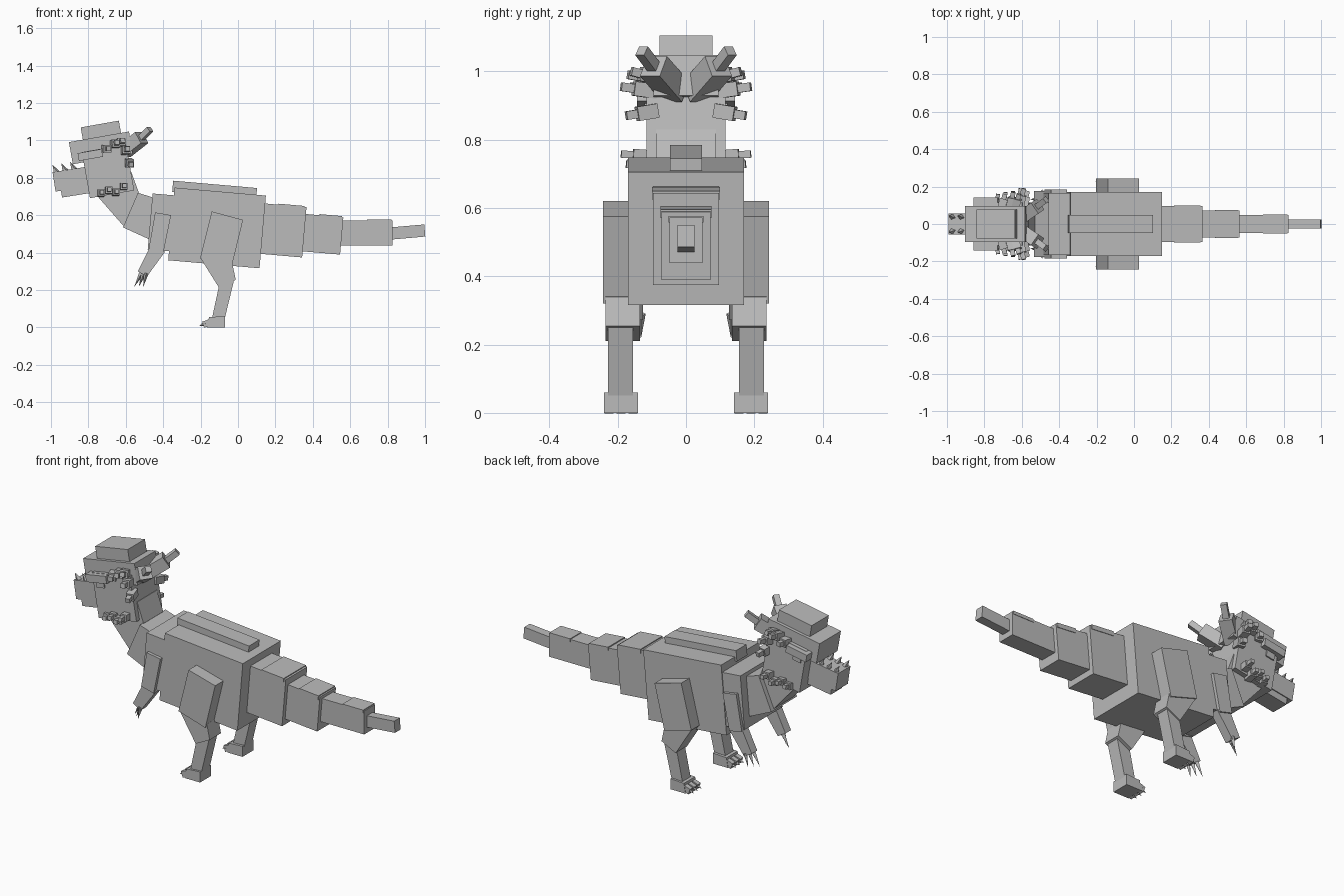
import bpy, bmesh, math
from mathutils import Vector, Matrix

cube = bpy.data.objects.get("Cube")
if cube:
    bpy.data.objects.remove(cube, do_unlink=True)

grey = bpy.data.materials.new("stone_grey")
grey.use_nodes = True
colour = (0.5, 0.5, 0.5, 1)
grey.diffuse_color = colour
grey.node_tree.nodes["Principled BSDF"].inputs["Base Color"].default_value = colour


def finish(name, bm):
    bmesh.ops.recalc_face_normals(bm, faces=bm.faces)
    mesh = bpy.data.meshes.new(name)
    bm.to_mesh(mesh)
    bm.free()
    mesh.materials.append(grey)
    obj = bpy.data.objects.new(name, mesh)
    bpy.context.collection.objects.link(obj)
    return obj


def box(name, x, z, length, height, width, tilt=0, y=0):
    """Box pitched about the y axis; positive tilt lifts the tail end."""
    bm = bmesh.new()
    place = Matrix.Translation((x, y, z)) @ Matrix.Rotation(-math.radians(tilt), 4, "Y")
    bmesh.ops.create_cube(bm, size=1, matrix=place @ Matrix.Diagonal((length, width, height, 1)))
    return finish(name, bm)


def prism(name, profile, inner, outer):
    """Side profile in x and z, extruded across y."""
    bm = bmesh.new()
    face = bm.faces.new([bm.verts.new((x, inner, z)) for x, z in profile])
    grown = bmesh.ops.extrude_face_region(bm, geom=[face])["geom"]
    verts = [v for v in grown if isinstance(v, bmesh.types.BMVert)]
    bmesh.ops.translate(bm, verts=verts, vec=(0, outer - inner, 0))
    return finish(name, bm)


def span(start, end):
    start, end = Vector(start), Vector(end)
    axis = end - start
    turn = axis.to_track_quat("Z", "Y").to_matrix().to_4x4()
    return Matrix.Translation((start + end) / 2) @ turn, axis.length


def beam(name, start, end, thick):
    """Square bar between two points."""
    place, length = span(start, end)
    bm = bmesh.new()
    bmesh.ops.create_cube(bm, size=1, matrix=place @ Matrix.Diagonal((thick, thick, length, 1)))
    return finish(name, bm)


def spike(name, start, end, radius):
    """Four-sided point."""
    place, length = span(start, end)
    bm = bmesh.new()
    bmesh.ops.create_cone(bm, cap_ends=True, segments=4, radius1=radius, radius2=0,
                          depth=length, matrix=place)
    return finish(name, bm)


def stud(name, start, end, thick):
    """Thick bar with a thinner tip."""
    start, end = Vector(start), Vector(end)
    beam(name + "_base", start, start.lerp(end, 0.65), thick)
    beam(name + "_tip", start.lerp(end, 0.5), end, thick * 0.6)


# Torso
box("body", -0.112, 0.532, 0.49, 0.39, 0.34, -5)
box("back_ridge", -0.125, 0.735, 0.45, 0.06, 0.094, -5)
box("chest", -0.37, 0.558, 0.2, 0.3, 0.332, -5)

# Tail, with a low plate on the rear of each segment
box("tail_root", 0.225, 0.52, 0.26, 0.27, 0.192, -5)
box("tail_root_plate", 0.285, 0.643, 0.14, 0.025, 0.198, -5)
box("tail_middle", 0.43, 0.5, 0.25, 0.2, 0.144, -5)
box("tail_middle_plate", 0.495, 0.588, 0.12, 0.025, 0.15, -5)
box("tail_rear", 0.685, 0.505, 0.28, 0.133, 0.098)
box("tail_rear_plate", 0.755, 0.567, 0.13, 0.018, 0.103)
box("tail_tip", 0.905, 0.51, 0.188, 0.065, 0.05, 5)

# Neck
prism("neck_lower", [(-0.615, 0.535), (-0.45, 0.46), (-0.44, 0.69), (-0.535, 0.72)], -0.115, 0.115)
prism("neck_upper", [(-0.75, 0.7), (-0.61, 0.54), (-0.53, 0.72), (-0.57, 0.83), (-0.68, 0.84)],
      -0.088, 0.088)

# Head
box("head", -0.695, 0.835, 0.24, 0.25, 0.23, 10)
box("skull_slab", -0.733, 0.96, 0.326, 0.12, 0.19, 10)
box("skull_dome", -0.733, 1.053, 0.207, 0.07, 0.154, 10)
box("snout", -0.865, 0.797, 0.24, 0.105, 0.11, 9)
box("jaw", -0.845, 0.73, 0.2, 0.04, 0.1, 9)

for side, s in (("left", 1), ("right", -1)):
    # The model faces -x, so sides are named from the front axis
    box(side + "_brow", -0.79, 0.922, 0.13, 0.042, 0.05, 10, s * 0.118)
    box(side + "_eye", -0.78, 0.89, 0.05, 0.045, 0.02, 10, s * 0.112)

    # Snout spikes
    for i in range(3):
        x = -0.965 + i * 0.047
        z = 0.82 + i * 0.008
        spike(f"{side}_snout_spike_{i}", (x, s * 0.036, z), (x - 0.027, s * 0.045, z + 0.05), 0.02)

    # Rear horns
    beam(side + "_horn_base", (-0.61, s * 0.03, 0.94), (-0.515, s * 0.095, 1.015), 0.07)
    beam(side + "_horn_tip", (-0.53, s * 0.085, 1.0), (-0.47, s * 0.13, 1.06), 0.032)

    # Frill and cheek studs
    for i, (x, z, reach, rise) in enumerate([
            (-0.71, 0.955, 0.16, 0.0), (-0.665, 0.975, 0.17, 0.015), (-0.635, 0.98, 0.16, 0.02),
            (-0.61, 0.94, 0.19, 0.015), (-0.59, 0.885, 0.175, -0.015)]):
        stud(f"{side}_frill_stud_{i}", (x, s * 0.085, z), (x + 0.02, s * reach, z + rise), 0.042)
    for i, (x, z, reach) in enumerate([
            (-0.735, 0.715, 0.16), (-0.695, 0.73, 0.17), (-0.655, 0.72, 0.175), (-0.615, 0.75, 0.19)]):
        stud(f"{side}_cheek_stud_{i}", (x, s * 0.09, z), (x + 0.008, s * reach, z + 0.008), 0.036)

    # Arm with three claws
    prism(side + "_upper_arm", [(-0.443, 0.615), (-0.358, 0.6), (-0.4, 0.395), (-0.478, 0.415)],
          s * 0.12, s * 0.184)
    prism(side + "_forearm", [(-0.47, 0.43), (-0.39, 0.405), (-0.487, 0.272), (-0.535, 0.3)],
          s * 0.126, s * 0.176)
    for i in range(3):
        y = s * (0.132 + i * 0.019)
        x = -0.525 + i * 0.012
        spike(f"{side}_hand_claw_{i}", (x + 0.01, y, 0.29), (x - 0.03 + i * 0.012, y, 0.217), 0.014)

    # Hind leg
    prism(side + "_thigh", [(-0.14, 0.62), (0.027, 0.575), (-0.035, 0.32), (-0.203, 0.37)],
          s * 0.16, s * 0.243)
    prism(side + "_knee", [(-0.2, 0.37), (-0.03, 0.34), (-0.012, 0.255), (-0.1, 0.21)],
          s * 0.135, s * 0.236)
    prism(side + "_shin", [(-0.1, 0.23), (-0.022, 0.25), (-0.075, 0.03), (-0.143, 0.03)],
          s * 0.155, s * 0.228)
    prism(side + "_foot", [(-0.155, 0.055), (-0.07, 0.06), (-0.07, 0), (-0.165, 0)],
          s * 0.14, s * 0.24)
    for i in range(3):
        y = s * (0.155 + i * 0.035)
        box(f"{side}_toe_{i}", -0.165, 0.022, 0.045, 0.034, 0.026, 20, y)
        spike(f"{side}_toe_claw_{i}", (-0.175, y, 0.02), (-0.207, y, 0.007), 0.014)
